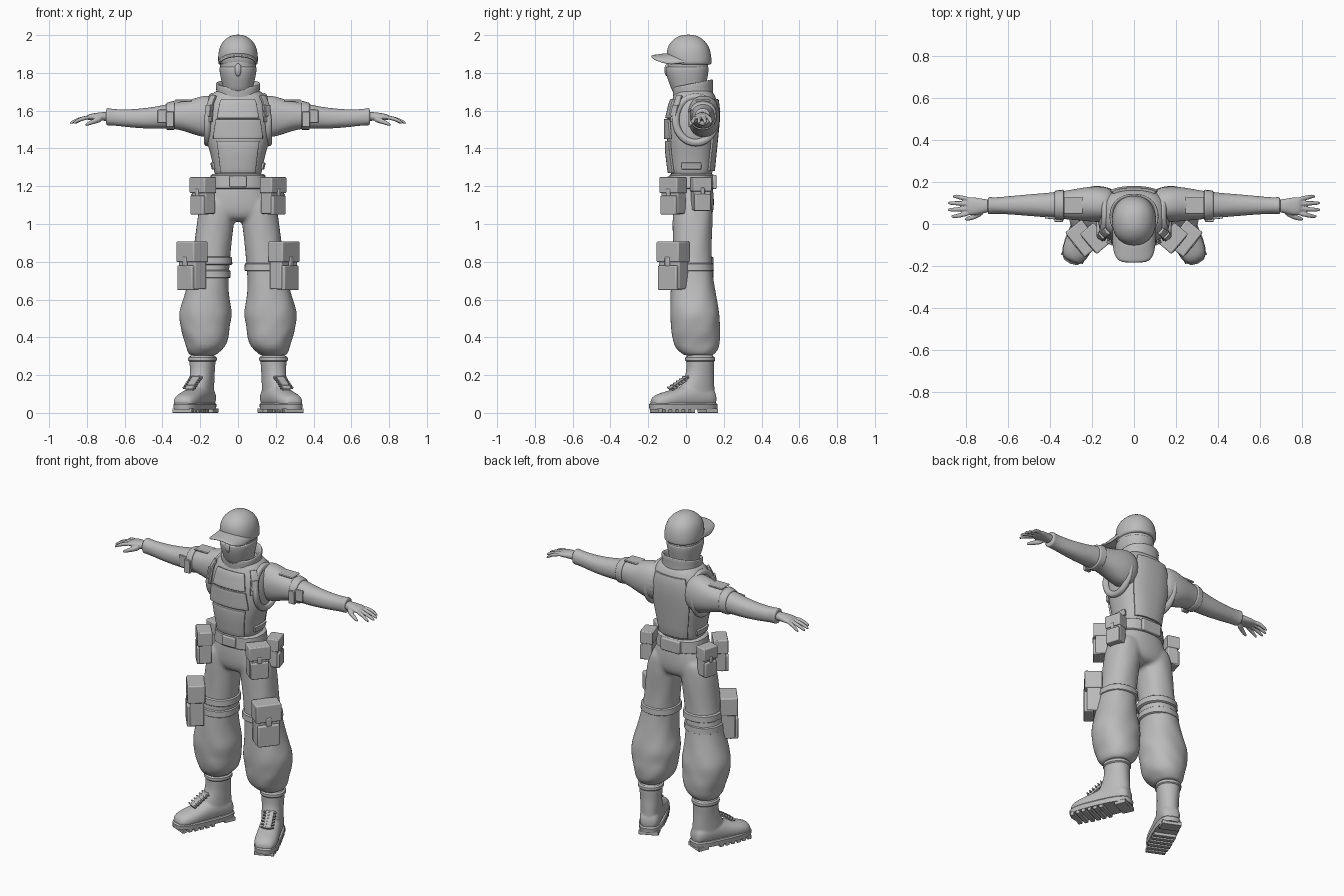
import bpy, bmesh, math
from mathutils import Matrix, Vector

if "Cube" in bpy.data.objects:
    bpy.data.objects.remove(bpy.data.objects["Cube"])

GREY = (0.5, 0.5, 0.5, 1)
mat = bpy.data.materials.new("plain_grey")
mat.use_nodes = True
mat.diffuse_color = GREY
mat.node_tree.nodes["Principled BSDF"].inputs["Base Color"].default_value = GREY


def sgn_pow(v, e):
    return math.copysign(abs(v) ** e, v)


def ring_points(axis, r, p, n=20):
    """Superellipse ring (station, centre a, centre b, radius a, radius b)."""
    for i in range(n):
        t = math.tau * i / n
        a = r[1] + r[3] * sgn_pow(math.cos(t), 2 / p)
        b = r[2] + r[4] * sgn_pow(math.sin(t), 2 / p)
        yield Vector({"x": (r[0], a, b), "y": (a, r[0], b), "z": (a, b, r[0])}[axis])


def loft(bm, axis, rings, p=2.2, caps=True, fold=0, m=None):
    loops = []
    for k, r in enumerate(rings):
        loop = []
        for i, co in enumerate(ring_points(axis, r, p)):
            c = Vector({"x": (r[0], r[1], r[2]), "y": (r[1], r[0], r[2]), "z": (r[1], r[2], r[0])}[axis])
            co = c + (co - c) * (1 + fold * math.sin(i * 1.9 + k * 2.1))
            loop.append(bm.verts.new(m @ co if m else co))
        loops.append(loop)
    for l1, l2 in zip(loops, loops[1:]):
        for i in range(len(l1)):
            j = (i + 1) % len(l1)
            bm.faces.new((l1[i], l1[j], l2[j], l2[i]))
    if caps:
        bm.faces.new(loops[0])
        bm.faces.new(loops[-1])


def block(bm, loc, size, turn=0, tilt=0, m=None):
    mt = (Matrix.Translation(loc) @ Matrix.Rotation(turn, 4, "Z")
          @ Matrix.Rotation(tilt, 4, "X") @ Matrix.Diagonal((*size, 1)))
    bmesh.ops.create_cube(bm, size=1, matrix=m @ mt if m else mt)


def finish(name, bm, mirror=False, sub=0, bevel=0, solid=0, voxel=0, smooth=3):
    bmesh.ops.recalc_face_normals(bm, faces=bm.faces)
    me = bpy.data.meshes.new(name)
    bm.to_mesh(me)
    bm.free()
    ob = bpy.data.objects.new(name, me)
    bpy.context.collection.objects.link(ob)
    me.materials.append(mat)
    if solid:
        md = ob.modifiers.new("thickness", "SOLIDIFY")
        md.thickness, md.offset = solid, 0
    if bevel:
        md = ob.modifiers.new("bevel", "BEVEL")
        md.width, md.segments = bevel, 3
    if sub:
        ob.modifiers.new("subdivide", "SUBSURF").levels = sub
        ob.modifiers["subdivide"].render_levels = sub
    if mirror:
        ob.modifiers.new("mirror", "MIRROR").use_mirror_merge = False
    if voxel:
        md = ob.modifiers.new("fuse", "REMESH")
        md.mode, md.voxel_size, md.use_smooth_shade = "VOXEL", voxel, True
        md = ob.modifiers.new("relax", "SMOOTH")
        md.iterations = smooth
    bpy.ops.object.select_all(action="DESELECT")
    ob.select_set(True)
    bpy.context.view_layer.objects.active = ob
    if voxel:
        bpy.ops.object.shade_smooth()
    else:
        bpy.ops.object.shade_smooth_by_angle(angle=math.radians(40))
    return ob


def lofted(name, axis, rings, p=2.2, caps=True, fold=0, **kw):
    bm = bmesh.new()
    loft(bm, axis, rings, p, caps, fold)
    return finish(name, bm, **kw)


# Head, face mask and cap
lofted("head", "z", [(1.66, 0, .03, .07, .08), (1.72, 0, .015, .075, .085), (1.78, 0, .01, .09, .105),
                     (1.86, 0, .01, .1, .112), (1.93, 0, .015, .09, .1), (1.97, 0, .015, .05, .06)], sub=2)
lofted("face_mask", "z", [(1.68, 0, .02, .076, .085), (1.73, 0, .01, .082, .095), (1.79, 0, .006, .097, .113),
                          (1.828, 0, .006, .101, .116), (1.836, 0, .006, .096, .11)], sub=2)
bm = bmesh.new()
bmesh.ops.create_uvsphere(bm, u_segments=16, v_segments=10, radius=1,
                          matrix=Matrix.Translation((0, -.095, 1.815)) @ Matrix.Diagonal((.02, .02, .035, 1)))
finish("nose", bm)
lofted("cap", "z", [(1.84, 0, .022, .1, .11), (1.85, 0, .02, .107, .118), (1.9, 0, .014, .107, .121),
                    (1.95, 0, .012, .095, .108), (1.985, 0, .012, .063, .072), (2.003, 0, .012, .025, .03)], sub=2)
bm = bmesh.new()
grid = []
for i in range(13):
    u = i / 6 - 1
    base = .03 - .125 * math.cos(u * 1.45)
    tip = -.185 + .1 * abs(u) ** 4
    grid.append([bm.verts.new((.1 * math.sin(u * 1.5), base + (tip - base) * v / 4,
                               1.9 - .045 * u * u - .003 * v)) for v in range(5)])
for g, h in zip(grid, grid[1:]):
    for v in range(4):
        bm.faces.new((g[v], h[v], h[v + 1], g[v + 1]))
finish("cap_brim", bm, solid=.012, sub=1)

# Collar, higher at the back
bm = bmesh.new()
loft(bm, "z", [(1.66, 0, .04, .115, .1), (1.70, 0, .037, .108, .1), (1.745, 0, .037, .118, .108),
               (1.742, 0, .037, .108, .098), (1.69, 0, .037, .09, .085)], caps=False)
for v in bm.verts:
    v.co.z += .2 * (v.co.y - .04)
finish("collar", bm, solid=.012, sub=2)

# Vest body and sleeves
TORSO = [(1.23, 0, .03, .125, .108), (1.30, 0, .028, .13, .118), (1.38, 0, .027, .15, .127),
         (1.46, 0, .03, .175, .132), (1.56, 0, .035, .176, .137), (1.64, 0, .045, .168, .128),
         (1.69, 0, .045, .14, .105), (1.72, 0, .04, .095, .085)]
lofted("vest", "z", TORSO, p=2.5, sub=2)
SLEEVE = [(.08, .09, 1.57, .08, .1), (.17, .095, 1.57, .088, .12), (.25, .095, 1.568, .08, .088),
          (.33, .09, 1.575, .068, .07), (.42, .09, 1.565, .058, .06), (.47, .09, 1.56, .055, .056),
          (.57, .09, 1.558, .046, .048), (.66, .088, 1.565, .038, .043), (.69, .088, 1.568, .042, .047),
          (.70, .088, 1.568, .04, .044)]
lofted("sleeve", "x", SLEEVE, fold=.015, mirror=True, sub=2)
bm = bmesh.new()
loft(bm, "x", [(.335, .09, 1.575, .07, .073), (.34, .09, 1.575, .074, .077),
               (.375, .09, 1.57, .07, .073), (.38, .09, 1.57, .064, .067)])
block(bm, (.36, .02, 1.555), (.04, .02, .08))
finish("arm_band", bm, mirror=True, bevel=.003)
bm = bmesh.new()
block(bm, (.40, .03, 1.57), (.05, .012, .07), turn=.1)
block(bm, (.29, .09, 1.653), (.09, .08, .01))
finish("sleeve_patch", bm, mirror=True, bevel=.004)

# Thick rim around each armhole
bm = bmesh.new()
rim = []
for i in range(28):
    t = math.tau * i / 28
    rim.append([bm.verts.new((.162 + .02 * math.cos(s) - .025 * max(0, math.sin(t)),
                              .052 + (.108 + .022 * math.sin(s)) * math.cos(t),
                              1.552 + (.122 + .022 * math.sin(s)) * math.sin(t)))
                for s in [math.tau * j / 8 for j in range(8)]])
for i in range(28):
    for j in range(8):
        a, b, k = rim[i], rim[(i + 1) % 28], (j + 1) % 8
        bm.faces.new((a[j], b[j], b[k], a[k]))
finish("armhole_rim", bm, mirror=True, sub=1)


def torso_point(t, z, out):
    for r, s in zip(TORSO, TORSO[1:]):
        if z <= s[0]:
            break
    f = (z - r[0]) / (s[0] - r[0])
    q = [u + (v - u) * f for u, v in zip(r, s)]
    return ((q[3] + out) * sgn_pow(math.sin(t), .8), q[2] - (q[4] + out) * sgn_pow(math.cos(t), .8), z)


def panel(name, low, high, z0, z1, out=.004, mid=0, **kw):
    """Plate hugging the vest; low and high are its half angles at each end."""
    bm = bmesh.new()
    rows = []
    for k in range(7):
        f = k / 6
        h = low + (high - low) * f
        rows.append([bm.verts.new(torso_point(mid + h * (i / 6 - 1), z0 + (z1 - z0) * f, out)) for i in range(13)])
    for a, b in zip(rows, rows[1:]):
        for i in range(12):
            bm.faces.new((a[i], a[i + 1], b[i + 1], b[i]))
    finish(name, bm, solid=.014, bevel=.003, **kw)


panel("lower_front_panel", .7, .62, 1.27, 1.44)
panel("chest_pocket", .72, .6, 1.45, 1.555, .008)
panel("upper_chest_panel", .58, .5, 1.56, 1.66, .002)
panel("back_panel", .75, .6, 1.28, 1.66, .002, mid=math.pi)
panel("shoulder_strap", .16, .16, 1.54, 1.68, .009, mid=.92, mirror=True)
panel("strap_buckle", .13, .13, 1.57, 1.63, .018, mid=.92, mirror=True)
panel("side_strap", .35, .35, 1.29, 1.325, .004, mid=1.57, mirror=True)

# Hands: palm, four fingers and thumb fused together
bm = bmesh.new()
loft(bm, "x", [(.67, .088, 1.568, .028, .026), (.72, .085, 1.57, .034, .023),
               (.77, .085, 1.568, .046, .018), (.805, .085, 1.563, .044, .014)])
for i in range(4):
    y, tip = .052 + .022 * i, .036 + .032 * i
    reach = (.875, .892, .89, .868)[i]
    loft(bm, "x", [(.78, y, 1.566, .012, .012), (.83, y + (tip - y) * .6, 1.558, .011, .011),
                   (reach - .02, tip, 1.543, .0095, .0095), (reach, tip, 1.533, .006, .006)])
loft(bm, "x", [(.715, .065, 1.56, .02, .018), (.75, .04, 1.548, .014, .015),
               (.785, .027, 1.535, .012, .012), (.81, .022, 1.524, .007, .007)])
finish("hand", bm, mirror=True, sub=1, voxel=.004, smooth=2)

# Trousers: pelvis and baggy legs fused together
bm = bmesh.new()
loft(bm, "z", [(1.24, 0, .03, .13, .105), (1.18, 0, .033, .155, .113), (1.11, 0, .035, .185, .116),
               (1.05, 0, .035, .19, .11), (1.01, 0, .035, .15, .08)], p=2.3)
loft(bm, "z", [(1.16, .09, .035, .09, .1), (1.08, .108, .035, .1, .108), (.98, .123, .035, .1, .106),
               (.88, .135, .032, .1, .103), (.76, .15, .032, .103, .106), (.66, .162, .036, .112, .118),
               (.58, .17, .042, .13, .127), (.52, .172, .047, .145, .134), (.46, .175, .05, .132, .13),
               (.42, .172, .053, .128, .132), (.37, .168, .056, .112, .125), (.34, .175, .06, .1, .115),
               (.315, .185, .065, .08, .09), (.3, .187, .068, .065, .075)], fold=.028)
finish("trousers", bm, mirror=True, sub=2, voxel=.01, smooth=4)

# Belt with front buckle and back plate
lofted("belt", "z", [(1.185, 0, .03, .15, .112), (1.19, 0, .03, .156, .118), (1.258, 0, .03, .144, .118),
                     (1.264, 0, .03, .135, .11)], p=2.5)
bm = bmesh.new()
block(bm, (0, -.088, 1.225), (.09, .02, .06))
block(bm, (0, .15, 1.223), (.13, .022, .075))
finish("belt_plates", bm, bevel=.006)


def pouch(name, loc, size, turn):
    """Bag with overhanging flap, front pocket and closing tab."""
    w, d, h = size
    m = Matrix.Translation(loc) @ Matrix.Rotation(turn, 4, "Z")
    bm = bmesh.new()
    block(bm, (0, 0, -h * .02), (w * .92, d * .8, h * .92), m=m)
    block(bm, (0, -d * .04, h * .28), (w, d, h * .42), m=m)
    block(bm, (0, -d * .3, -h * .25), (w * .84, d * .55, h * .5), m=m)
    block(bm, (0, -d * .52, h * .08), (w * .22, d * .14, h * .2), m=m)
    finish(name, bm, mirror=True, bevel=min(w, d) * .22)


pouch("hip_pouch", (.183, -.066, 1.15), (.125, .085, .2), .87)
pouch("rear_hip_pouch", (.197, .078, 1.16), (.1, .075, .18), 1.85)
pouch("thigh_pouch", (.24, -.066, .78), (.15, .1, .26), .9)

# Thigh straps: two on the right leg, one on the left
for name, side, z in (("right_upper_strap", -1, .805), ("right_lower_strap", -1, .735), ("left_strap", 1, .772)):
    cx = side * (.146 + (.78 - z) * .12)
    lofted(name, "z", [(z - .022, cx, .032, .106, .108), (z - .017, cx, .032, .113, .115),
                       (z + .017, cx, .032, .111, .113), (z + .022, cx, .032, .104, .106)])

# Boots, toes turned outwards
turned = Matrix.Translation((.188, .075, 0)) @ Matrix.Rotation(.42, 4, "Z")
bm = bmesh.new()
loft(bm, "y", [(.087, 0, .07, .04, .04), (.05, 0, .085, .062, .065), (-.05, 0, .09, .063, .075),
               (-.12, 0, .075, .064, .06), (-.2, 0, .065, .07, .048), (-.255, 0, .058, .058, .04),
               (-.28, 0, .05, .035, .025)], m=turned)
loft(bm, "z", [(.05, 0, -.005, .06, .085), (.12, 0, -.02, .06, .1), (.17, 0, -.008, .061, .085),
               (.22, 0, 0, .062, .073), (.28, 0, 0, .069, .076), (.32, 0, 0, .066, .072)], m=turned)
finish("boot", bm, mirror=True, sub=2, voxel=.007, smooth=3)
bm = bmesh.new()
loft(bm, "z", [(.268, 0, 0, .068, .074), (.275, 0, 0, .075, .081), (.295, 0, 0, .075, .081),
               (.302, 0, 0, .066, .072)], m=turned)
finish("boot_cuff", bm, mirror=True, sub=1)
bm = bmesh.new()
loft(bm, "z", [(.018, 0, -.098, .07, .188), (.045, 0, -.098, .073, .191), (.052, 0, -.098, .068, .184)],
     p=3, m=turned)
finish("boot_sole", bm, mirror=True)
bm = bmesh.new()
block(bm, (0, .045, .012), (.115, .07, .024), m=turned)
for i in range(6):
    block(bm, (0, -.07 - .037 * i, .012), (.13 - .008 * max(0, i - 3), .024, .024), m=turned)
finish("sole_lugs", bm, mirror=True, bevel=.003)
bm = bmesh.new()
for i in range(6):
    block(bm, (0, -.085 - .017 * i, .188 - .011 * i), (.075, .009, .012), tilt=.6, m=turned)
block(bm, (0, -.122, .158), (.045, .12, .02), tilt=.57, m=turned)
finish("laces_and_tongue", bm, mirror=True, bevel=.003)
